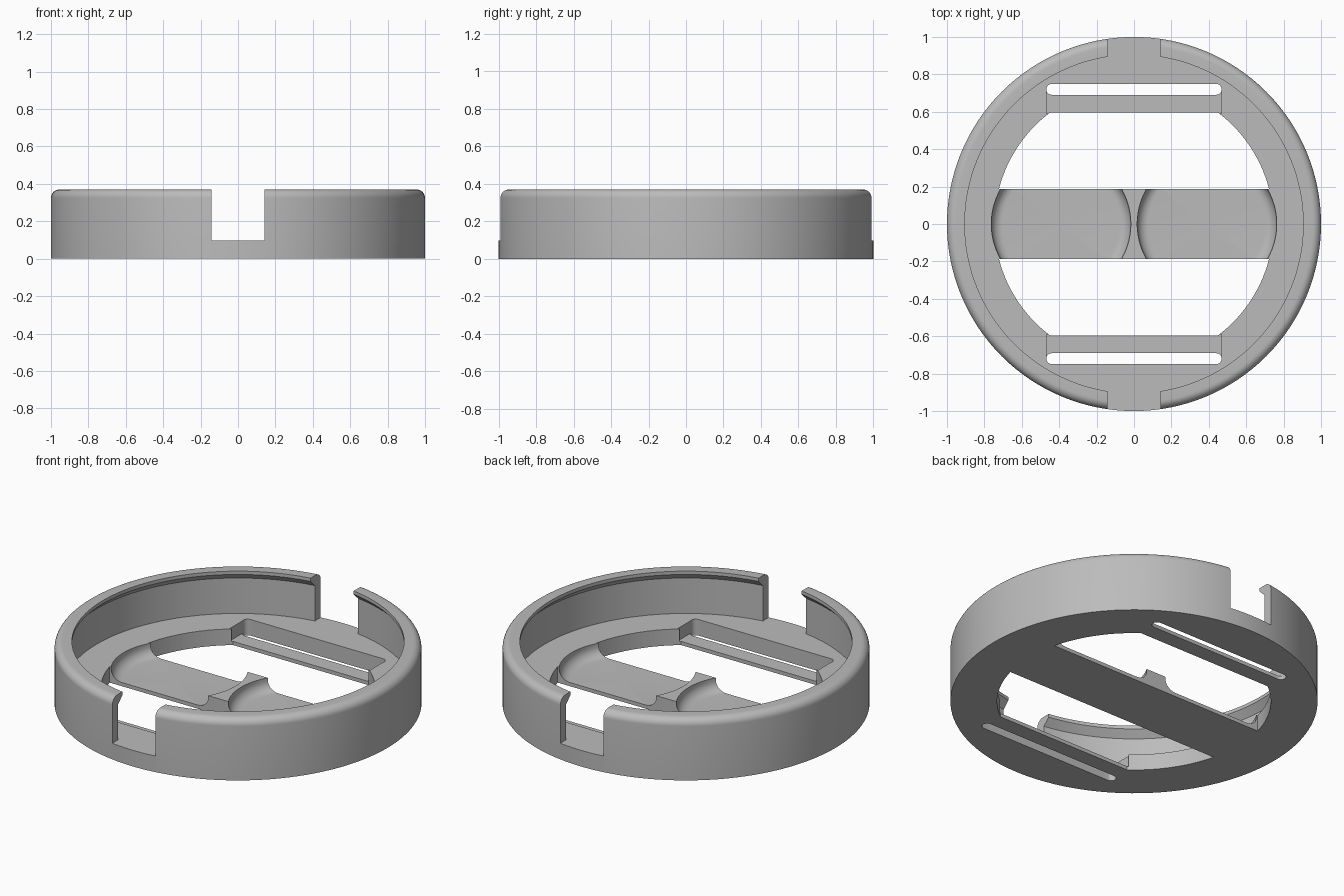
import bpy, bmesh, math
from mathutils import Vector

old = bpy.data.objects.get("Cube")
if old:
    bpy.data.objects.remove(old, do_unlink=True)

FLOOR = 0.097      # top of the base plate
HEIGHT = 0.37      # top of the rim
LOW = 0.022        # bottom of pockets and strap recesses
BAR = 0.187        # half width of the cross bar
HOLE_R, HOLE_Y = 0.746, 0.595
SEGS = 128

grey = bpy.data.materials.new("plain_grey")
grey.use_nodes = True
colour = (0.5, 0.5, 0.5, 1)
grey.diffuse_color = colour
grey.node_tree.nodes["Principled BSDF"].inputs["Base Color"].default_value = colour


def finish(name, bm):
    bmesh.ops.remove_doubles(bm, verts=bm.verts, dist=1e-5)
    bmesh.ops.recalc_face_normals(bm, faces=bm.faces)
    mesh = bpy.data.meshes.new(name)
    bm.to_mesh(mesh)
    bm.free()
    mesh.materials.append(grey)
    obj = bpy.data.objects.new(name, mesh)
    bpy.context.collection.objects.link(obj)
    return obj


def lathe(name, profile, centre=(0, 0, 0)):
    """Turn an (r, z) profile that starts and ends on the axis."""
    bm = bmesh.new()
    verts = [bm.verts.new((r, 0, z)) for r, z in profile]
    edges = [bm.edges.new(pair) for pair in zip(verts, verts[1:])]
    bmesh.ops.spin(bm, geom=verts + edges, cent=(0, 0, 0), axis=(0, 0, 1),
                   angle=math.tau, steps=SEGS)
    bmesh.ops.remove_doubles(bm, verts=bm.verts, dist=1e-5)
    bmesh.ops.translate(bm, verts=bm.verts, vec=Vector(centre))
    return finish(name, bm)


def prism(name, outline, z0, z1):
    bm = bmesh.new()
    face = bm.faces.new([bm.verts.new((x, y, z0)) for x, y in outline])
    top = bmesh.ops.extrude_face_region(bm, geom=[face])["geom"]
    bmesh.ops.translate(bm, verts=[v for v in top if isinstance(v, bmesh.types.BMVert)],
                        vec=(0, 0, z1 - z0))
    return finish(name, bm)


def arc(cx, cy, r, a0, a1, n):
    return [(cx + r * math.cos(a0 + (a1 - a0) * i / n),
             cy + r * math.sin(a0 + (a1 - a0) * i / n)) for i in range(n + 1)]


def box(x0, x1, y0, y1):
    return [(x0, y0), (x1, y0), (x1, y1), (x0, y1)]


def cut(target, cutter):
    mod = target.modifiers.new("cut", 'BOOLEAN')
    mod.operation, mod.solver, mod.object = 'DIFFERENCE', 'EXACT', cutter
    bpy.context.view_layer.objects.active = target
    bpy.ops.object.modifier_apply(modifier=mod.name)
    bpy.data.objects.remove(cutter, do_unlink=True)


# Round cup: rounded outer rim, small snap lip inside, flat base plate
rim = arc(0.955, HEIGHT - 0.045, 0.045, 0, math.pi / 2, 8)
holder = lathe("round_holder", [(0, 0), (1, 0)] + rim + [
    (0.905, HEIGHT), (0.905, 0.35), (0.945, 0.31), (0.945, FLOOR), (0, FLOOR)])

# Front and back halves: window, strap recess, strap slot and rim notch
for s in (-1, 1):
    a0, a1 = math.asin(BAR / HOLE_R), math.asin(HOLE_Y / HOLE_R)
    window = arc(0, 0, HOLE_R, a0, a1, 14) + arc(0, 0, HOLE_R, math.pi - a1, math.pi - a0, 14)
    slot = (arc(0.44, 0.72, 0.029, -math.pi / 2, math.pi / 2, 10)
            + arc(-0.44, 0.72, 0.029, math.pi / 2, 1.5 * math.pi, 10))
    for name, outline, z0, z1 in (
            ("window_cutter", window, -0.1, 0.2),
            ("recess_cutter", box(-0.467, 0.467, HOLE_Y - 0.005, 0.72), LOW, 0.2),
            ("slot_cutter", slot, -0.1, 0.2),
            ("notch_cutter", box(-0.143, 0.143, 0.85, 1.1), FLOOR, 0.5)):
        cut(holder, prism(name, [(x, s * y) for x, y in outline], z0, z1))

# Left and right round pockets with filleted floors in the cross bar
fillet = arc(0.373 - 0.06, LOW + 0.06, 0.06, -math.pi / 2, 0, 8)
for s in (-1, 1):
    cut(holder, lathe("pocket_cutter", [(0, LOW)] + fillet + [(0.373, 0.2), (0, 0.2)],
                      (s * 0.39, 0, 0)))

# Smooth curved walls, keep crisp edges
bpy.ops.object.select_all(action='DESELECT')
holder.select_set(True)
bpy.context.view_layer.objects.active = holder
bpy.ops.object.shade_smooth_by_angle(angle=math.radians(30))
